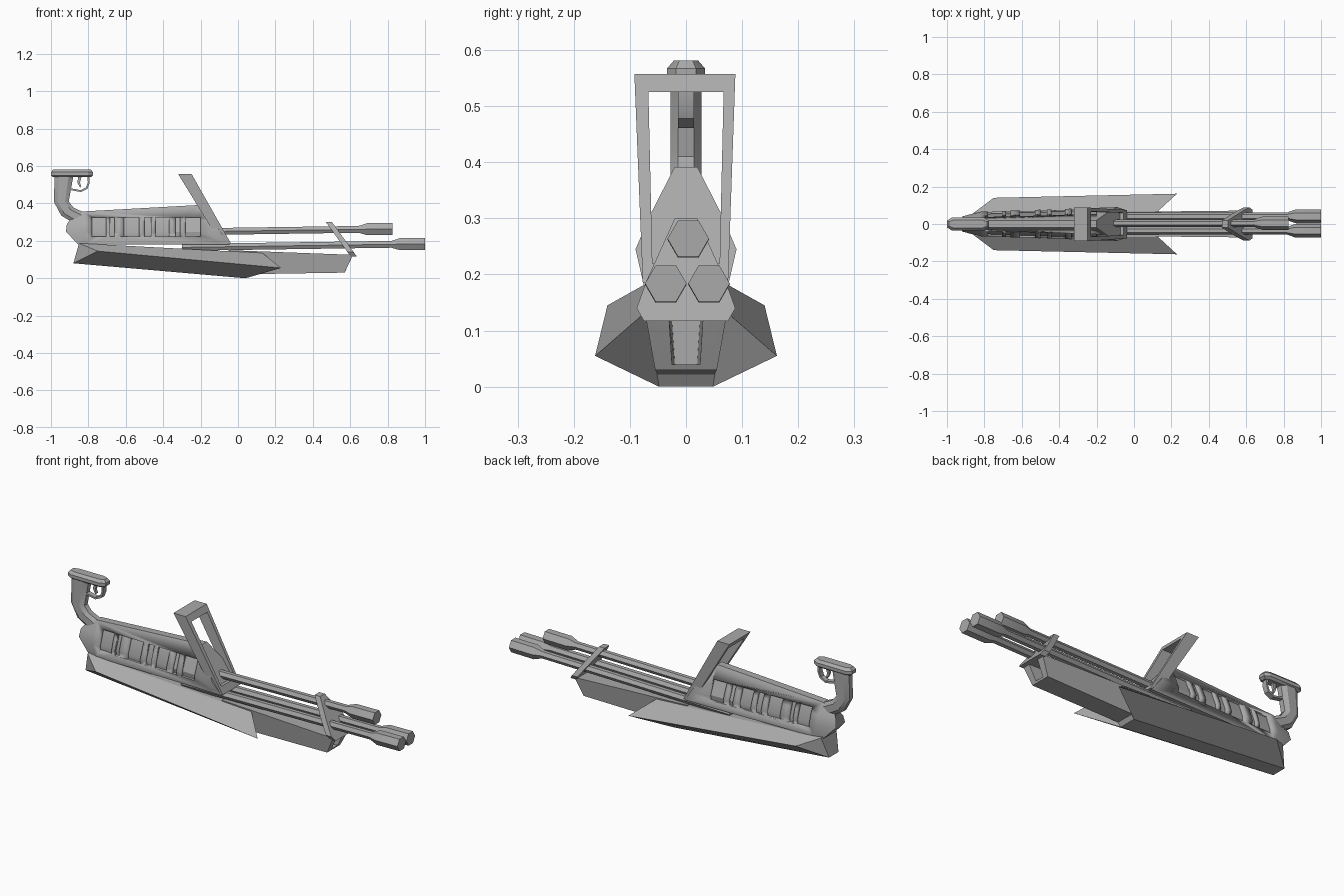
import bpy, bmesh, math

if "Cube" in bpy.data.objects:
    bpy.data.objects.remove(bpy.data.objects["Cube"])

grey = bpy.data.materials.new("gunmetal_grey")
grey.diffuse_color = (0.4, 0.4, 0.4, 1)
grey.use_nodes = True
grey.node_tree.nodes["Principled BSDF"].inputs["Base Color"].default_value = grey.diffuse_color


def finish(name, bm, angle=30):
    bmesh.ops.recalc_face_normals(bm, faces=bm.faces)
    me = bpy.data.meshes.new(name)
    bm.to_mesh(me)
    bm.free()
    me.materials.append(grey)
    ob = bpy.data.objects.new(name, me)
    bpy.context.collection.objects.link(ob)
    bpy.ops.object.select_all(action='DESELECT')
    ob.select_set(True)
    bpy.context.view_layer.objects.active = ob
    bpy.ops.object.shade_smooth_by_angle(angle=math.radians(angle))
    return ob


def loft(name, parts, closed=False, angle=30):
    """Skin each list of equal-sized rings, capped unless closed into a loop."""
    bm = bmesh.new()
    for rings in parts:
        vr = [[bm.verts.new(p) for p in r] for r in rings]
        n = len(vr[0])
        pairs = list(zip(vr, vr[1:])) + ([(vr[-1], vr[0])] if closed else [])
        for a, b in pairs:
            for i in range(n):
                j = (i + 1) % n
                bm.faces.new((a[i], a[j], b[j], b[i]))
        if not closed:
            bm.faces.new(vr[0])
            bm.faces.new(vr[-1][::-1])
    return finish(name, bm, angle)


def sym(*pts):
    """Complete a half ring by mirroring it in y."""
    return list(pts) + [(x, -y, z) for x, y, z in reversed(pts)]


def strip(name, pairs, w, edge=0.5, angle=30):
    """Bar in the xz plane, described by pairs of back and front edge points."""
    rings = []
    for (ax, az), (bx, bz) in pairs:
        def at(t):
            return ax + (bx - ax) * t, az + (bz - az) * t
        rings.append(sym(*[(at(t)[0], y, at(t)[1]) for t, y in
                           ((0, w * edge), (.25, w), (.75, w), (1, w * edge))]))
    return loft(name, [rings], angle=angle)


# Lower hull with two swept points at the front
bm = bmesh.new()
half = [(-.88, .04, .08), (-.85, .065, .187), (-.75, .14, .145),
        (.23, .162, .055), (.04, .048, 0), (.13, .07, .135)]
L = [bm.verts.new(p) for p in half]
R = [bm.verts.new((x, -y, z)) for x, y, z in half]
for s in (L, R):
    for f in ((0, 1, 2), (0, 2, 3, 4), (1, 5, 3, 2), (4, 3, 5)):
        bm.faces.new([s[i] for i in f])
for a, b in ((0, 1), (1, 5), (5, 4), (4, 0)):
    bm.faces.new((L[a], L[b], R[b], R[a]))
finish("lower_hull", bm, 10)

# Forward keel with a recessed nose
loft("forward_keel", [[
    sym((-.05, .05, .02), (-.05, .065, .15)),
    sym((.57, .055, .03), (.615, .072, .125)),
    sym((.575, .025, .04), (.612, .03, .118)),
    sym((.40, .02, .04), (.40, .025, .118))]])

# Upper body
body = loft("upper_body", [[
    sym((-.90, .02, .31), (-.915, .03, .29), (-.92, .04, .25), (-.855, .05, .18)),
    sym((-.83, .02, .357), (-.82, .05, .30), (-.82, .066, .245), (-.80, .062, .18)),
    sym((-.20, .02, .392), (-.14, .062, .31), (-.09, .09, .245), (-.045, .075, .18))]])

# Recessed side vents
vents = [(-.78, -.705), (-.685, -.66), (-.61, -.53), (-.50, -.465),
         (-.44, -.37), (-.335, -.31), (-.28, -.20)]
parts = []
for x0, x1 in vents:
    for s in (1, -1):
        rings = []
        for x in (x0, x1):
            t = (x + .82) / .7
            ws = [(.065 + .02 * t, .222), (.066 + .024 * t, .247), (.039 + .018 * t, .325)]
            rings.append([(x, s * (w - .013), z) for w, z in ws]
                         + [(x, s * (w + .05), z) for w, z in reversed(ws)])
        parts.append(rings)
cutter = loft("vent_cutter", parts)
cutter.hide_render = True
cutter.hide_viewport = True
cut = body.modifiers.new("vents", 'BOOLEAN')
cut.operation = 'DIFFERENCE'
cut.solver = 'EXACT'
cut.object = cutter


# Six-sided barrels with thick muzzles
def barrel(name, y, start, end, z0, z1):
    rings = []
    for x, r in ((start, .021), (end - .18, .021), (end - .135, .037), (end, .037)):
        z = z0 + (z1 - z0) * (x - start) / (end - start)
        rings.append([(x, y + r * math.cos(k * math.pi / 3),
                       z + r * math.sin(k * math.pi / 3)) for k in range(6)])
    loft(name, [rings])


barrel("upper_barrel", .004, -.15, .825, .25, .264)
barrel("left_barrel", .041, -.30, 1.0, .165, .184)
barrel("right_barrel", -.036, -.30, 1.0, .165, .184)


# Slanted collar that holds the barrels
def collar_ring(dx):
    return sym(*[(.47 + dx + (.30 - z) * .72, y, z) for y, z in
                 ((.02, .30), (.07, .19), (.088, .14), (.075, .117))])


loft("barrel_collar", [[collar_ring(0), collar_ring(.033)]])


# Leaning sight frame
def frame_ring(y, z):
    t = (z - .19) / .367
    iy = (.060 + .007 * t) * (1 if y > 0 else -1)
    iz = .525 if z > .4 else .22
    ti = (iz - .19) / .367
    return [(-.095 - .225 * t, y, z), (-.04 - .208 * t, y, z),
            (-.04 - .208 * ti, iy, iz), (-.095 - .225 * ti, iy, iz)]


loft("sight_frame", [[frame_ring(*p) for p in
                      ((-.092, .557), (.088, .557), (.075, .185), (-.077, .185))]],
     closed=True)

# Rear grip and its elbow
strip("rear_grip", [((-.98, .548), (-.88, .548)), ((-.985, .41), (-.905, .41)),
                    ((-.945, .335), (-.88, .378)), ((-.87, .29), (-.82, .35))], .028)


# Chamfered grip cap
def cap_ring(d, z):
    return sym((-1 + d, .018 - d / 2, z), (-.975 + d, .034 - d, z),
               (-.80 - d, .034 - d, z), (-.775 - d, .018 - d / 2, z))


loft("grip_cap", [[cap_ring(.012, .54), cap_ring(0, .55),
                   cap_ring(0, .567), cap_ring(.012, .581)]])

# Trigger guard and trigger
strip("trigger_guard", [((-.90, .472), (-.90, .482)), ((-.84, .461), (-.842, .471)),
                        ((-.805, .478), (-.813, .485)), ((-.793, .51), (-.803, .512)),
                        ((-.795, .548), (-.805, .548))], .014, 1)
strip("trigger", [((-.855, .548), (-.835, .548)), ((-.858, .51), (-.845, .51)),
                  ((-.845, .485), (-.838, .49))], .007, 1)
